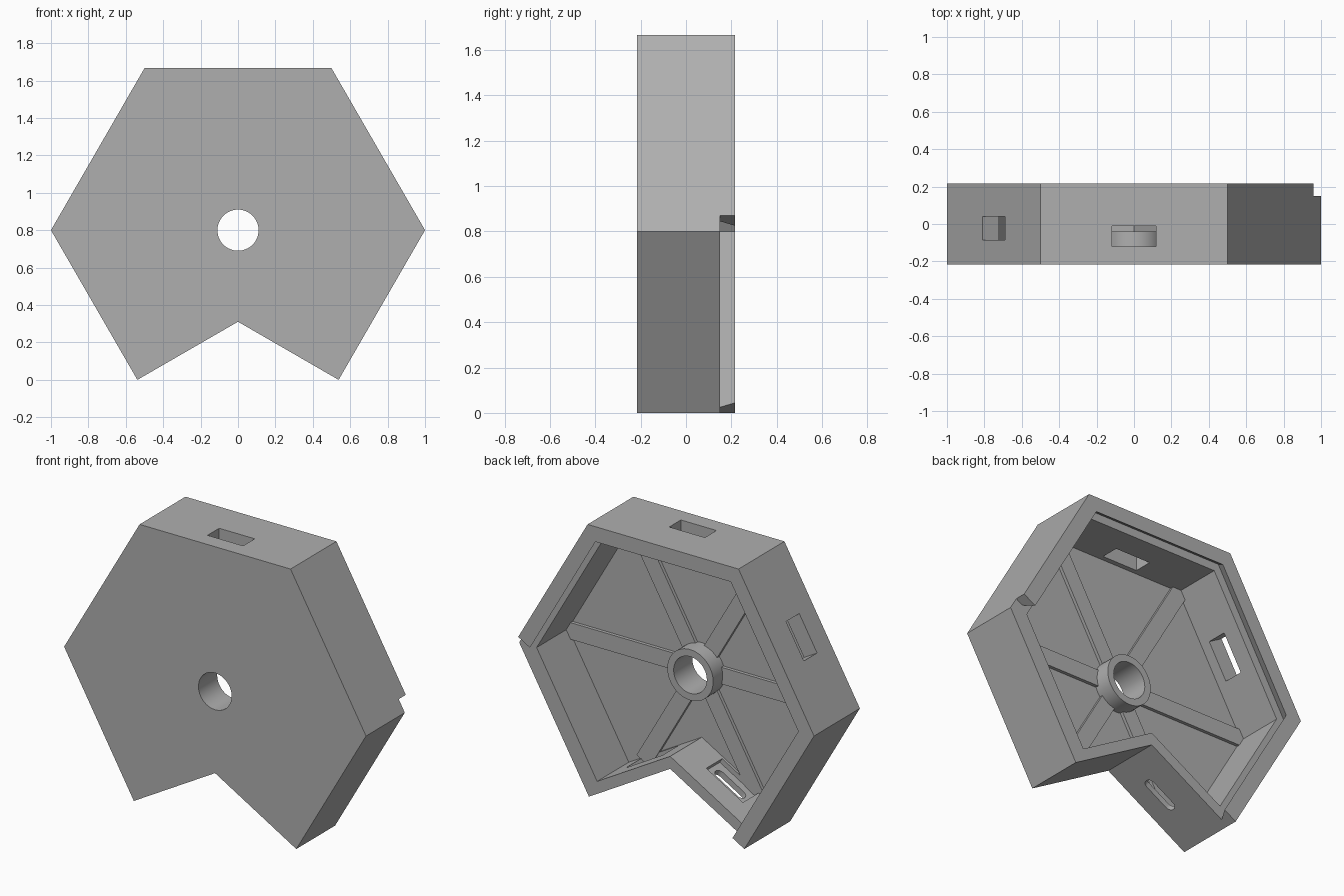
import bpy, bmesh
from math import sin, cos, pi, radians
from mathutils import Matrix, Vector

if "Cube" in bpy.data.objects:
    bpy.data.objects.remove(bpy.data.objects["Cube"])

MID = 0.8      # height of the hub axis
HALF = 0.217   # half of the case depth
LEDGE = 0.15   # level of the lid seat
FLOOR = -0.15  # inside of the front panel
APO = cos(pi / 6)

grey = bpy.data.materials.new("light_grey_plastic")
grey.use_nodes = True
grey.diffuse_color = (0.43, 0.43, 0.43, 1)
grey.node_tree.nodes["Principled BSDF"].inputs["Base Color"].default_value = (0.43, 0.43, 0.43, 1)


def prism(name, pts, y0, y1, far_pts=None, matrix=None):
    """Extrude an (x, z) outline, measured from the hub, from y0 to y1."""
    bm = bmesh.new()
    a = [bm.verts.new((x, y0, z)) for x, z in pts]
    b = [bm.verts.new((x, y1, z)) for x, z in (far_pts or pts)]
    bm.faces.new(a)
    bm.faces.new(b)
    for i in range(len(a)):
        j = (i + 1) % len(a)
        bm.faces.new((a[i], a[j], b[j], b[i]))
    bmesh.ops.recalc_face_normals(bm, faces=bm.faces)
    bm.transform(Matrix.Translation((0, 0, MID)) @ (matrix or Matrix()))
    bmesh.ops.recalc_face_normals(bm, faces=bm.faces)
    mesh = bpy.data.meshes.new(name)
    bm.to_mesh(mesh)
    bm.free()
    mesh.materials.append(grey)
    obj = bpy.data.objects.new(name, mesh)
    bpy.context.collection.objects.link(obj)
    return obj


def combine(target, tool, operation):
    mod = target.modifiers.new(tool.name, 'BOOLEAN')
    mod.operation, mod.object, mod.solver = operation, tool, 'EXACT'
    bpy.context.view_layer.objects.active = target
    bpy.ops.object.modifier_apply(modifier=mod.name)
    bpy.data.objects.remove(tool)


def circle(r, n=48):
    return [(r * cos(2 * pi * i / n), r * sin(2 * pi * i / n)) for i in range(n)]


def bar(angle, r0, r1, half):
    """Rectangle lying along a ray from the hub."""
    c, s = cos(radians(angle)), sin(radians(angle))
    return [(r * c - w * s, r * s + w * c)
            for r, w in ((r0, -half), (r1, -half), (r1, half), (r0, half))]


def outline(wall, notch_wall):
    """Hexagon with a V notch at the bottom, inset by the wall thicknesses."""
    r = 1 - wall / APO
    d, e = APO - wall, -0.424 + notch_wall
    foot = (d * APO + e * 0.5, -d * 0.5 + e * APO)
    right = [(0, e / APO), foot, (r, 0), (r / 2, r * APO)]
    return right + [(-x, z) for x, z in reversed(right[1:])]


def lid_outline(t):
    """Lid recess, open across the lower right side and the notch."""
    r = 1 - t / APO
    foot = (-0.538 + t * APO + 0.06, -0.8 + t / 2 - 0.06 / 0.5 * APO)
    return [foot, (-r, 0), (-r / 2, r * APO), (r / 2, r * APO),
            (0.96 - t * APO, 0.07 - t / 2), (0.96 + 0.1, 0.07 + 0.1 * 0.577),
            (1.3, 0), (0.7, -1.1)]


# Case shell with an open back
case = prism("hexagonal_case", outline(0, 0), -HALF, HALF)
combine(case, prism("cavity", outline(0.1, 0.065), FLOOR, 0.3), 'DIFFERENCE')

# Dovetail seat for the lid
top = 0.23
slope = 0.04 / (HALF - LEDGE)
combine(case, prism("lid_seat", lid_outline(0.05), LEDGE, top,
                    lid_outline(0.05 + slope * (top - LEDGE))), 'DIFFERENCE')

# Rectangular ports in the top and upper right-hand wall
for angle, y0, y1 in ((90, -0.12, -0.01), (150, -0.085, 0.04)):
    combine(case, prism("port", bar(angle, 0.7, 1.0, 0.118), y0, y1), 'DIFFERENCE')

# Rounded slots in the notch walls, each with a shallow inner recess
stadium = [(s * 0.08 + 0.03 * cos(a), 0.03 * sin(a))
           for s, start in ((1, -pi / 2), (-1, pi / 2))
           for a in [start + pi * i / 10 for i in range(11)]]
plate = [(-0.14, -0.075), (0.14, -0.075), (0.14, 0.075), (-0.14, 0.075)]
for side in (1, -1):
    along = Vector((side * APO, 0, -0.5))
    inward = Vector((side * 0.5, 0, APO))
    centre = Vector((0, -0.06, -0.424 / APO)) + along * 0.27
    frame = Matrix((along, inward, (0, 1, 0))).transposed().to_4x4()
    frame.translation = centre
    combine(case, prism("slot", stadium, -0.05, 0.12, matrix=frame), 'DIFFERENCE')
    combine(case, prism("slot_recess", plate, 0.035, 0.09, matrix=frame), 'DIFFERENCE')

# Low ribs from the hub to the corners
for k in range(6):
    reach = 0.75 if k in (4, 5) else 0.93
    combine(case, prism("rib", bar(60 * k, 0.05, reach, 0.05), FLOOR - 0.02, FLOOR + 0.02), 'UNION')

# Hub sleeve and its bore through the front panel
combine(case, prism("hub", circle(0.152), FLOOR - 0.03, -0.04), 'UNION')
combine(case, prism("bore", circle(0.11), -0.4, 0.2), 'DIFFERENCE')

# Smooth the round parts, keep the edges sharp
bpy.ops.object.select_all(action='DESELECT')
case.select_set(True)
bpy.context.view_layer.objects.active = case
bpy.ops.object.shade_smooth_by_angle(angle=radians(25))
